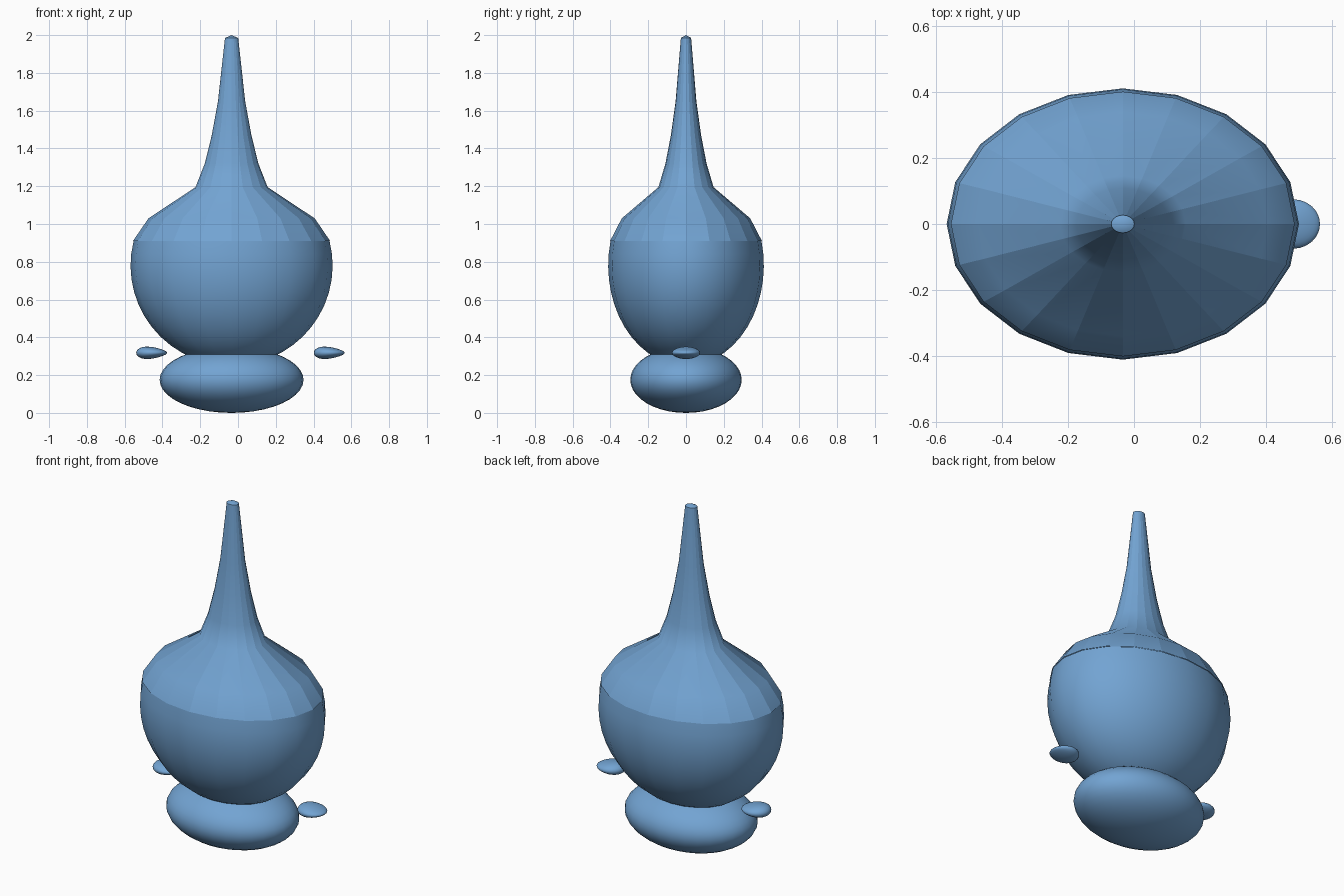
import bpy, bmesh, math

if "Cube" in bpy.data.objects:
    bpy.data.objects.remove(bpy.data.objects["Cube"])

CX = -0.034   # body axis; the raised right hand side balances the width

blue = bpy.data.materials.new("soft blue")
blue.diffuse_color = (0.17, 0.37, 0.65, 1)
blue.use_nodes = True
blue.node_tree.nodes["Principled BSDF"].inputs["Base Color"].default_value = blue.diffuse_color


def finish(bm, name):
    bmesh.ops.recalc_face_normals(bm, faces=bm.faces)
    me = bpy.data.meshes.new(name)
    for f in bm.faces:
        f.smooth = True
    bm.to_mesh(me)
    bm.free()
    me.materials.append(blue)
    ob = bpy.data.objects.new(name, me)
    bpy.context.collection.objects.link(ob)
    return ob


def lathe(name, profile, segs, facets=False):
    """Elliptical lathe of (rx, ry, z) rows; rx = 0 makes a pole."""
    bm = bmesh.new()
    rings = []
    for rx, ry, z in profile:
        if rx < 1e-5:
            rings.append([bm.verts.new((CX, 0, z))] * segs)
        else:
            rings.append([bm.verts.new((CX + rx * math.cos(2 * math.pi * i / segs),
                                        ry * math.sin(2 * math.pi * i / segs), z))
                          for i in range(segs)])
    for a, b in zip(rings, rings[1:]):
        for i in range(segs):
            j = (i + 1) % segs
            vs = list(dict.fromkeys((a[i], a[j], b[j], b[i])))
            bm.faces.new(vs)
    if facets:  # crisp ribs, soft along the height
        for e in bm.edges:
            if abs(e.verts[0].co.z - e.verts[1].co.z) > 1e-4:
                e.smooth = False
    return finish(bm, name)


# Round belly: lower bowl up to the hood line
top = math.asin(0.13 / 0.53)
angles = [-math.pi / 2 + (math.pi / 2 + top) * i / 14 for i in range(15)]
belly = [(0.535 * math.cos(t), 0.412 * math.cos(t), 0.78 + 0.53 * math.sin(t)) for t in angles]
belly[0] = (0, 0, 0.25)
lathe("belly", belly, 20)

# Faceted hood with a tall spire
hood = [(0.522, 0.402, 0.91), (0.44, 0.34, 1.03), (0.191, 0.146, 1.195),
        (0.142, 0.109, 1.32), (0.105, 0.08, 1.47), (0.072, 0.055, 1.65),
        (0.035, 0.027, 1.985)]
lathe("hood_spire", hood, 20, True)
lathe("spire_tip", [(0.035, 0.027, 1.985), (0, 0, 2.0)], 20)

# Flattened foot
foot = [(0.381 * math.cos(t), 0.295 * math.cos(t), 0.175 + 0.175 * math.sin(t))
        for t in [math.pi * (i / 20 - 0.5) for i in range(21)]]
foot[0], foot[-1] = (0, 0, 0), (0, 0, 0.35)
lathe("foot", foot, 32)

# Floating hands, thicker at the -x end
for side, x in (("left", -0.457), ("right", 0.483)):
    bm = bmesh.new()
    bmesh.ops.create_uvsphere(bm, u_segments=24, v_segments=14, radius=1)
    for v in bm.verts:
        a, b, c = v.co
        v.co = (x + 0.082 * a, 0.075 * b, 0.318 + 0.031 * c * (1 - 0.35 * a))
    finish(bm, side + "_hand")
